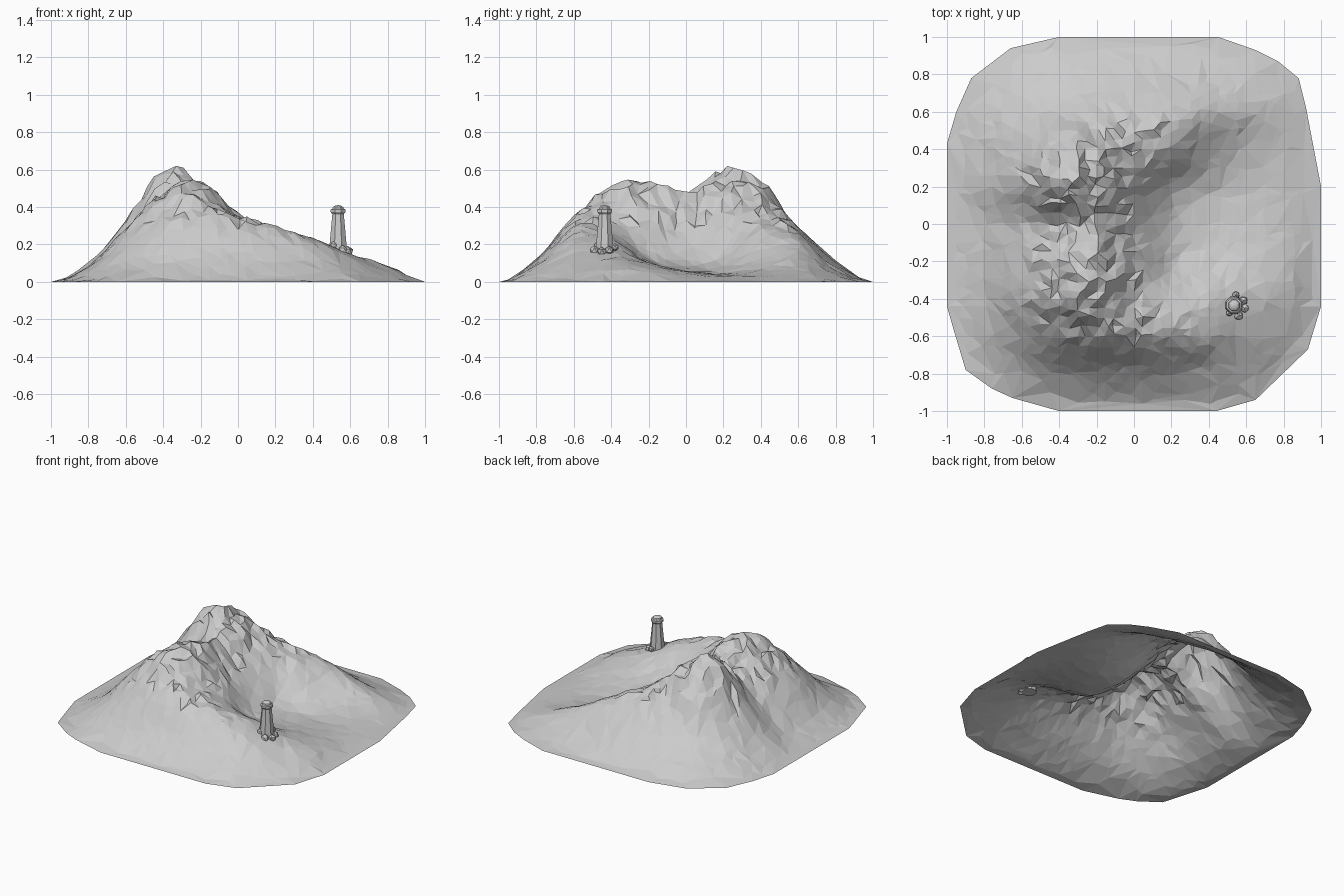
import bpy, bmesh, math, random
from mathutils import Vector
from mathutils.geometry import delaunay_2d_cdt

if "Cube" in bpy.data.objects:
    bpy.data.objects.remove(bpy.data.objects["Cube"])

random.seed(4)

stone = bpy.data.materials.new("pale grey stone")
stone.diffuse_color = (0.6, 0.6, 0.6, 1)
stone.use_nodes = True
stone.node_tree.nodes["Principled BSDF"].inputs["Base Color"].default_value = stone.diffuse_color


def add_object(name, bm):
    mesh = bpy.data.meshes.new(name)
    bm.to_mesh(mesh)
    bm.free()
    mesh.materials.append(stone)
    obj = bpy.data.objects.new(name, mesh)
    bpy.context.collection.objects.link(obj)
    return obj


# Shoreline, clockwise from the back left
SHORE = [(-.4, 1), (.45, 1), (.65, .93), (.77, .87), (.88, .78), (.92, .62),
         (1, .2), (1, -.44), (.93, -.67), (.65, -.94), (.44, -1), (-.4, -1),
         (-.65, -.93), (-.76, -.88), (-.9, -.78), (-.96, -.58), (-1, -.44),
         (-1, .43), (-.95, .6), (-.87, .78), (-.66, .94)]
SHORE = [Vector(p) for p in SHORE]

# Coarse relief in hundredths, rows from y = 1 to y = -1, 0.2 apart
RELIEF = [
    [0] * 11,
    [0, 1, 6, 9, 11, 11, 9, 6, 4, 1, 0],
    [0, 5, 14, 24, 29, 29, 26, 19, 10, 4, 0],
    [0, 8, 26, 50, 49, 37, 27, 13, 6, 3, 0],
    [0, 10, 32, 58, 53, 33, 13, 6, 4, 3, 0],
    [0, 7, 24, 41, 46, 27, 11, 6, 6, 4, 0],
    [0, 8, 28, 46, 52, 33, 14, 10, 10, 7, 0],
    [0, 8, 28, 45, 49, 35, 26, 22, 15, 9, 0],
    [0, 5, 18, 31, 35, 32, 28, 22, 13, 5, 0],
    [0, 1, 6, 10, 12, 12, 11, 9, 6, 1, 0],
    [0] * 11]


def spline(a, b, c, d, t):
    return b + .5 * t * (c - a + t * (2*a - 5*b + 4*c - d + t * (3*(b - c) + d - a)))


def sample(values, u):
    i = min(int(u), 9)
    pick = [values[min(max(i + k, 0), 10)] for k in (-1, 0, 1, 2)]
    return spline(*pick, u - i)


def shore_distance(p):
    best = 9
    for a, b in zip(SHORE, SHORE[1:] + SHORE[:1]):
        e = (b - a).normalized()
        best = min(best, e.y * (p.x - a.x) - e.x * (p.y - a.y))
    return best


def height(p):
    u, v = (p.x + 1) * 5, (1 - p.y) * 5
    h = sample([sample(row, u) for row in RELIEF], v) / 100
    # sharp extra summits along the main ridge
    for x, y, extra in ((-.33, .23, .035), (-.24, -.27, .02), (-.22, -.13, .02), (-.3, .4, .03)):
        h += extra * max(0, 1 - math.hypot(p.x - x, p.y - y) / .1)
    return max(h, .003) * min(1, max(0, shore_distance(p)) / .12) ** .7


# Mountain island: an open triangulated sheet, finer and craggier higher up
points, heights = list(SHORE), [0.0] * len(SHORE)
points.append(Vector((-.33, .22)))
heights.append(.62)
STEP, N = .05, 20
for i in range(-N, N + 1):
    for j in range(-N, N + 1):
        p = Vector(((i + random.uniform(-.3, .3)) * STEP,
                    (j + random.uniform(-.3, .3)) * STEP))
        if shore_distance(p) < .035 or (p - points[len(SHORE)]).length < .02:
            continue
        h = height(p)
        if random.random() > .4 + 1.6 * h:
            continue
        crag = .005 + .022 * min(1, max(0, (h - .22) / .2))
        points.append(p)
        heights.append(max(.002, min(.61, h + random.uniform(-crag, crag) * min(1, h / .1))))
result = delaunay_2d_cdt(points, [], [], 0, 1e-5)
bm = bmesh.new()
verts = [bm.verts.new((p.x, p.y, heights[src[0]])) for p, src in zip(result[0], result[3])]
for face in result[2]:
    bm.faces.new([verts[k] for k in face])
bm.normal_update()
for f in bm.faces:
    if f.normal.z < 0:
        f.normal_flip()
add_object("mountain_island", bm)


# Tower on the headland: octagonal turned profile
def turned(name, profile, center, sides=8):
    bm = bmesh.new()
    rings = []
    for r, z in profile:
        rings.append([bm.verts.new((center[0] + r * math.cos(math.tau * (k + .5) / sides),
                                    center[1] + r * math.sin(math.tau * (k + .5) / sides), z))
                      for k in range(sides)])
    for lo, hi in zip(rings, rings[1:]):
        for k in range(sides):
            n = (k + 1) % sides
            bm.faces.new((lo[k], lo[n], hi[n], hi[k]))
    bm.faces.new(rings[-1])
    bm.faces.new(rings[0][::-1])
    return add_object(name, bm)


TOWER = (.535, -.435)
turned("tower_shaft", [(.052, .15), (.049, .2), (.033, .365)], TOWER)
turned("tower_gallery", [(.034, .362), (.043, .374), (.043, .386), (.036, .39)], TOWER)
turned("tower_cap", [(.034, .388), (.03, .4), (.018, .407), (.005, .41)], TOWER)

# Boulders around the tower foot
for n, (x, y, z, r) in enumerate([(.545, -.38, .185, .022), (.585, -.41, .17, .025),
                                  (.59, -.45, .16, .027), (.56, -.49, .17, .026),
                                  (.51, -.475, .195, .02)]):
    bm = bmesh.new()
    bmesh.ops.create_icosphere(bm, subdivisions=1, radius=r)
    for v in bm.verts:
        v.co = v.co * random.uniform(.88, 1.1) + Vector((x, y, z))
    add_object("boulder_%d" % (n + 1), bm)
